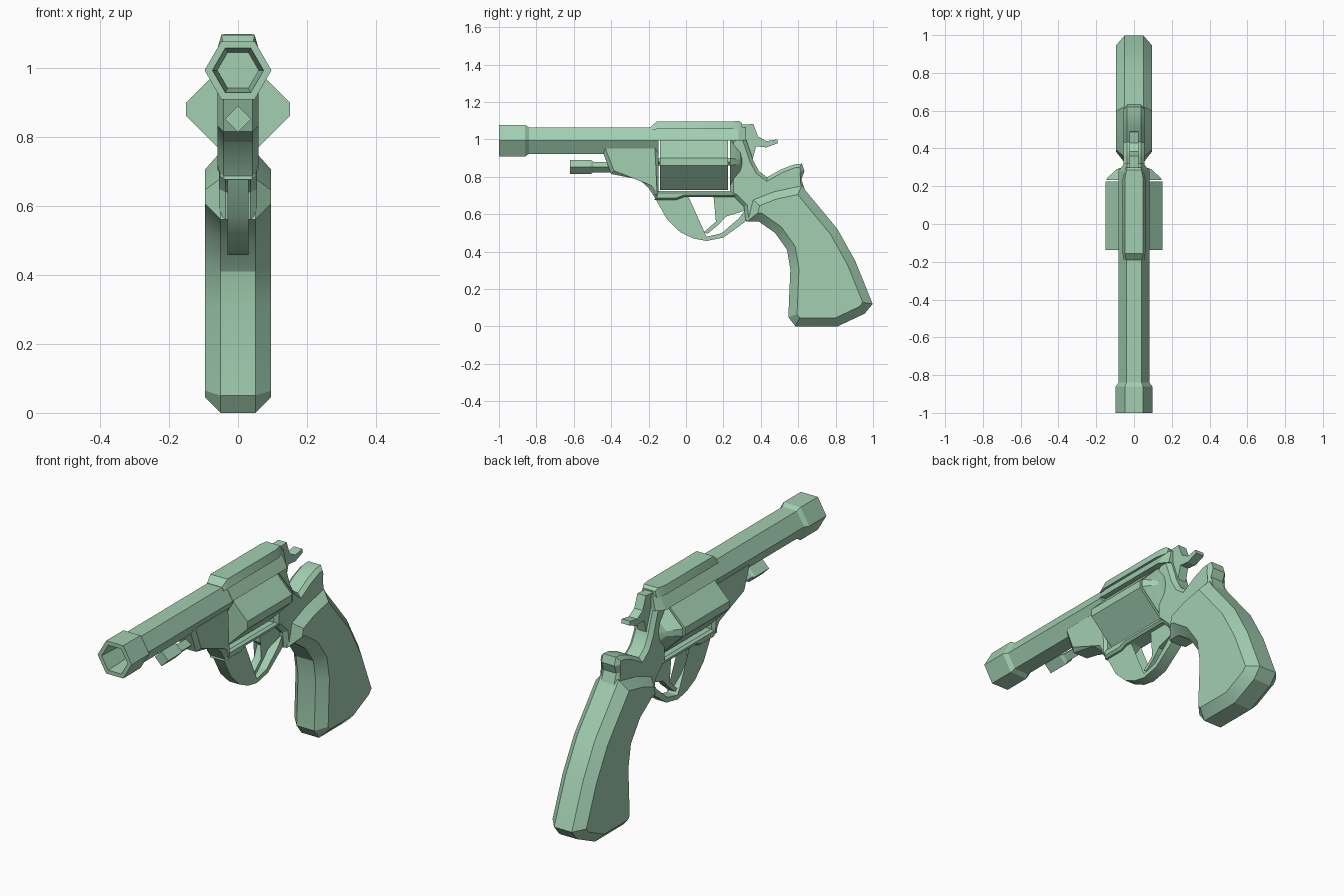
import bpy, bmesh, math
from mathutils import Vector

mat = bpy.data.materials.new("soft_green")
mat.diffuse_color = (0.36, 0.62, 0.44, 1)


def loft(name, rings, angle=25):
    """Skin rings of equal point count and cap both ends."""
    bm = bmesh.new()
    vs = [[bm.verts.new(p) for p in ring] for ring in rings]
    n = len(vs[0])
    for a, b in zip(vs, vs[1:]):
        for i in range(n):
            j = (i + 1) % n
            bm.faces.new((a[i], a[j], b[j], b[i]))
    caps = [bm.faces.new(vs[0]), bm.faces.new(vs[-1])]
    bmesh.ops.triangulate(bm, faces=[f for f in caps if n > 6])
    bmesh.ops.recalc_face_normals(bm, faces=bm.faces)
    me = bpy.data.meshes.new(name)
    bm.to_mesh(me)
    bm.free()
    ob = bpy.data.objects.new(name, me)
    me.materials.append(mat)
    bpy.context.collection.objects.link(ob)
    bpy.ops.object.select_all(action='DESELECT')
    ob.select_set(True)
    bpy.context.view_layer.objects.active = ob
    bpy.ops.object.shade_smooth_by_angle(angle=math.radians(angle))
    return ob


def inset(pts, d):
    """Offset a closed outline inward with mitred corners."""
    p = [Vector(q) for q in pts]
    n = len(p)
    area = sum(p[i].x * p[(i + 1) % n].y - p[(i + 1) % n].x * p[i].y for i in range(n))
    s = 1 if area > 0 else -1
    out = []
    for i in range(n):
        e1 = (p[i] - p[i - 1]).normalized()
        e2 = (p[(i + 1) % n] - p[i]).normalized()
        n1, n2 = Vector((-e1.y, e1.x)) * s, Vector((-e2.y, e2.x)) * s
        out.append(p[i] + (n1 + n2) * d / max(1 + n1.dot(n2), 0.5))
    return out


def plate(name, pts, edge, side=None, d=0.0):
    """Side profile (y, z) given width; optional chamfer out to a wider face."""
    rings = [(-edge, pts), (edge, pts)]
    if side:
        small = inset(pts, d)
        rings = [(-side, small)] + rings + [(side, small)]
    return loft(name, [[(x, q[0], q[1]) for q in r] for x, r in rings])


def tube(name, z, stations, section):
    """Sweep a unit section along y with (y, radius) stations."""
    return loft(name, [[(x * r, y, z + h * r) for x, h in section] for y, r in stations])


hexagon = [(math.cos(k * math.pi / 3), math.sin(k * math.pi / 3)) for k in range(6)]
diamond = [(1, 0), (0, 1), (-1, 0), (0, -1)]
c = 0.13
drum = [(1, -c), (1, c), (c, 1), (-c, 1), (-1, c), (-1, -c), (-c, -1), (c, -1)]

# Barrel with muzzle collar and bore
tube("barrel", 0.993, [(-0.78, 0.06), (-1, 0.074), (-1, 0.097), (-0.86, 0.097),
                       (-0.84, 0.082), (-0.146, 0.082)], hexagon)
# Ejector rod with thicker tip
tube("ejector_rod", 0.852, [(-0.62, 0.038), (-0.51, 0.038), (-0.495, 0.028), (-0.38, 0.028)], diamond)
# Rotating cylinder, and the shield and pin holding it
tube("cylinder", 0.88, [(-0.138, 0.15), (0.224, 0.15)], drum)
tube("recoil_shield", 0.88, [(0.234, 0.147), (0.245, 0.14), (0.29, 0.092), (0.30, 0.06)], drum)
tube("cylinder_pin", 0.88, [(-0.16, 0.02), (0.25, 0.02)], diamond)


def strap(name, stations):
    """Trapezoid bar along y: (y, bottom half, top half, z0, z1)."""
    loft(name, [[(-b, y, z0), (b, y, z0), (t, y, z1), (-t, y, z1)] for y, b, t, z0, z1 in stations])


# Top strap and sighting rib
strap("top_strap", [(-0.16, 0.083, 0.042, 0.995, 1.065), (0.28, 0.083, 0.042, 0.995, 1.065),
                    (0.32, 0.05, 0.035, 0.995, 1.065)])
strap("sight_rib", [(-0.19, 0.055, 0.042, 1.05, 1.066), (-0.155, 0.06, 0.048, 1.055, 1.096),
                    (0.24, 0.06, 0.048, 1.055, 1.096), (0.285, 0.05, 0.04, 1.055, 1.098),
                    (0.30, 0.045, 0.035, 1.055, 1.085)])

# Frame in front of, below and behind the cylinder
plate("front_frame", [(-0.45, 0.945), (-0.40, 0.815), (-0.25, 0.785), (-0.20, 0.74),
                      (-0.165, 0.685), (-0.146, 0.685), (-0.146, 0.97), (-0.44, 0.97)],
      0.042, 0.06, 0.02)
plate("lower_strap", [(-0.168, 0.677), (-0.05, 0.677), (-0.01, 0.692), (0.27, 0.692),
                      (0.27, 0.723), (-0.16, 0.723)], 0.04, 0.052, 0.01)
plate("rear_frame", [(0.235, 0.70), (0.235, 1.0), (0.31, 1.03), (0.345, 0.93), (0.36, 0.885),
                     (0.39, 0.83), (0.433, 0.797), (0.51, 0.84), (0.578, 0.866), (0.62, 0.87),
                     (0.633, 0.83), (0.617, 0.786), (0.636, 0.73), (0.58, 0.66), (0.40, 0.56),
                     (0.32, 0.56), (0.31, 0.64), (0.26, 0.69)], 0.036, 0.055, 0.018)

# Trigger guard, trigger and hammer
plate("trigger_guard", [(-0.165, 0.685), (-0.10, 0.57), (-0.03, 0.503), (0.04, 0.47), (0.11, 0.457),
                        (0.20, 0.475), (0.31, 0.555), (0.35, 0.60), (0.33, 0.65), (0.315, 0.62),
                        (0.28, 0.575), (0.19, 0.498), (0.11, 0.479), (0.05, 0.492), (0.0, 0.525),
                        (-0.05, 0.585), (-0.052, 0.635), (-0.03, 0.665), (0.015, 0.69)], 0.03)
plate("trigger", [(0.147, 0.70), (0.152, 0.645), (0.185, 0.615), (0.16, 0.56), (0.097, 0.505),
                  (0.115, 0.495), (0.175, 0.545), (0.205, 0.585), (0.32, 0.62), (0.32, 0.70)], 0.02)
plate("hammer", [(0.295, 1.078), (0.36, 1.082), (0.385, 1.016), (0.43, 0.99), (0.487, 1.0),
                 (0.492, 0.98), (0.43, 0.957), (0.375, 0.963), (0.355, 0.89), (0.295, 0.87)], 0.024)

# Grip with broad chamfers
plate("grip", [(0.325, 0.56), (0.355, 0.68), (0.47, 0.725), (0.62, 0.757), (0.64, 0.725), (0.81, 0.52),
               (0.905, 0.35), (0.998, 0.12), (0.955, 0.068), (0.81, 0.0), (0.585, 0.0), (0.547, 0.05),
               (0.558, 0.305), (0.54, 0.41), (0.476, 0.50), (0.39, 0.56)], 0.05, 0.096, 0.046)
